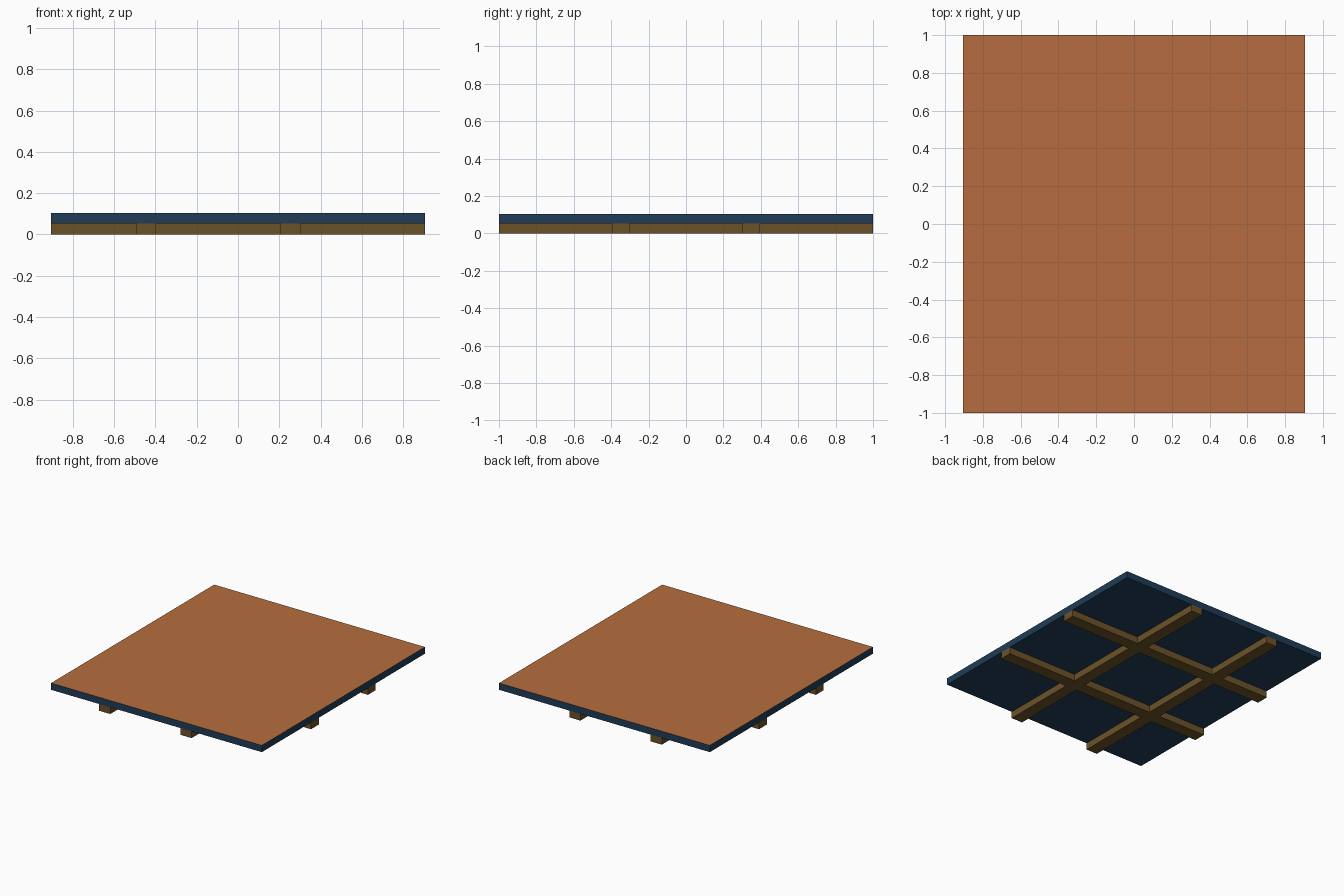
import bpy

if "Cube" in bpy.data.objects:
    bpy.data.objects.remove(bpy.data.objects["Cube"])


def material(name, rgb):
    m = bpy.data.materials.new(name)
    m.diffuse_color = (*rgb, 1)
    m.use_nodes = True
    m.node_tree.nodes["Principled BSDF"].inputs["Base Color"].default_value = m.diffuse_color
    return m


def box(name, lo, hi, *mats):
    """Axis-aligned box between two corners."""
    bpy.ops.mesh.primitive_cube_add(size=1, location=[(a + b) / 2 for a, b in zip(lo, hi)])
    ob = bpy.context.object
    ob.name = name
    ob.scale = [b - a for a, b in zip(lo, hi)]
    bpy.ops.object.transform_apply(location=False, rotation=False, scale=True)
    for m in mats:
        ob.data.materials.append(m)
    return ob


orange = material("orange_top", (0.47, 0.155, 0.05))
navy = material("navy_edge", (0.014, 0.046, 0.098))
brown = material("brown_wood", (0.15, 0.085, 0.022))

U = 2 / 21                   # model proportions: 19 x 21 units
HX, HY = 9.5 * U, 1.0
MID, TOP = 0.55 * U, 1.1 * U

# Slab with a differently coloured top face
slab = box("slab", (-HX, -HY, MID), (HX, HY, TOP), navy, orange)
for p in slab.data.polygons:
    if p.normal.z > 0.5:
        p.material_index = 1

# Runners front to back
for side, x in (("left", -HX + 13 / 3 * U), ("right", -HX + 35 / 3 * U)):
    box(f"long_beam_{side}", (x, -HY, 0), (x + U, HY, MID), brown)

# Cross beams side to side
for side, y in (("front", -HY + 19 / 3 * U), ("back", HY - 22 / 3 * U)):
    box(f"cross_beam_{side}", (-HX, y, 0), (HX, y + U, MID), brown)
